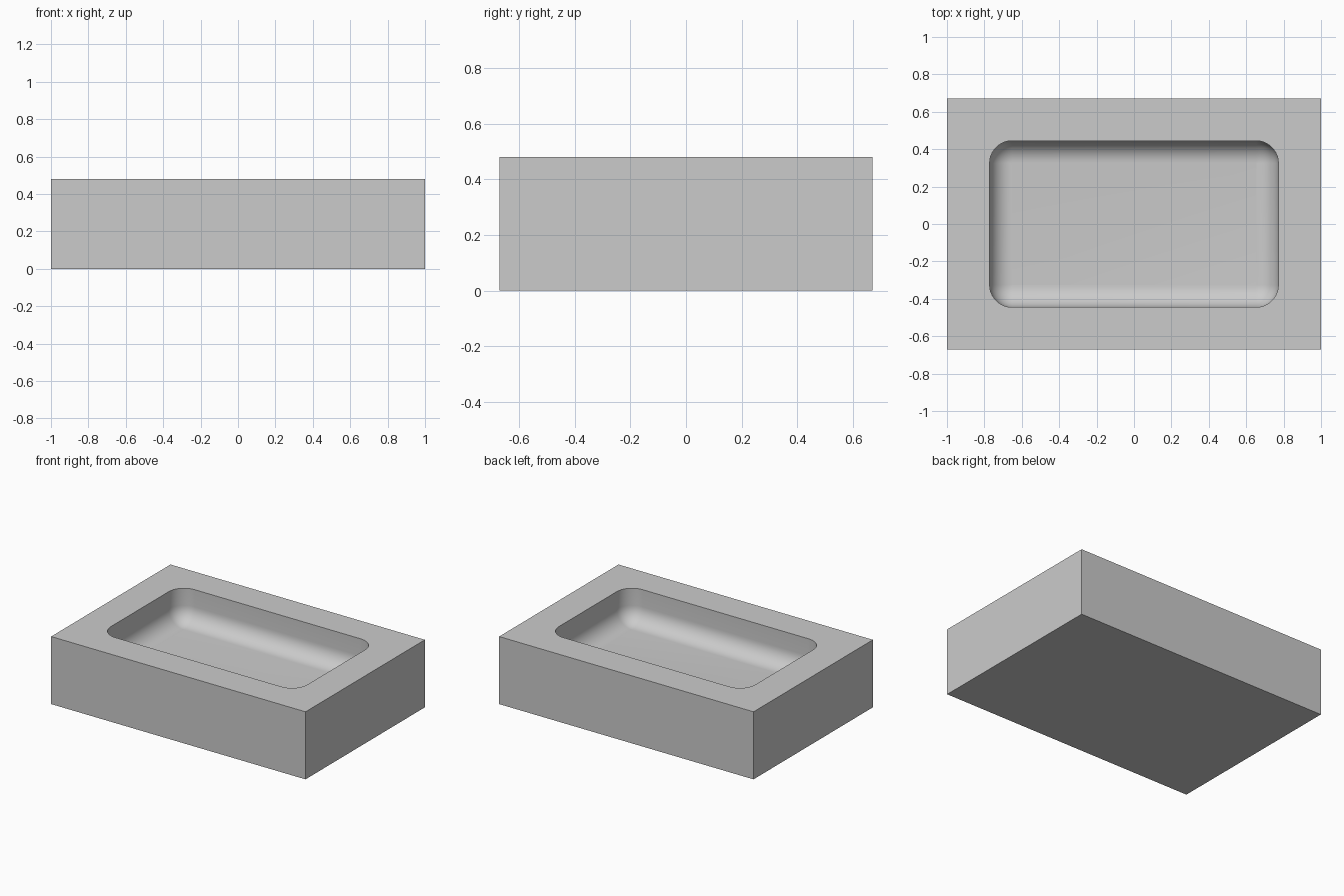
import bpy, bmesh, math

default = bpy.data.objects.get("Cube")
if default:
    bpy.data.objects.remove(default)

HX, HY, H = 1.0, 0.67, 0.48         # block half sizes and height
PX, PY, DEPTH = 0.772, 0.445, 0.24  # pocket half sizes and depth
R, FILLET, N = 0.12, 0.118, 10      # corner radius, floor fillet, arc steps

grey = bpy.data.materials.new("light grey")
grey.use_nodes = True
colour = (0.6, 0.6, 0.6, 1)
grey.diffuse_color = colour
grey.node_tree.nodes["Principled BSDF"].inputs["Base Color"].default_value = colour

bm = bmesh.new()
SIGNS = [(1, 1), (-1, 1), (-1, -1), (1, -1)]


def ring(inset, z):
    """Rounded rectangle, corner by corner, counter-clockwise."""
    verts = []
    for k, (sx, sy) in enumerate(SIGNS):
        for i in range(N + 1):
            a = math.pi / 2 * (k + i / N)
            verts.append(bm.verts.new((sx * (PX - R) + (R - inset) * math.cos(a),
                                       sy * (PY - R) + (R - inset) * math.sin(a), z)))
    return verts


def bridge(a, b):
    for i in range(len(a)):
        j = (i + 1) % len(a)
        bm.faces.new((a[i], a[j], b[j], b[i]))


# Outer walls and underside
top = [bm.verts.new((sx * HX, sy * HY, H)) for sx, sy in SIGNS]
base = [bm.verts.new((sx * HX, sy * HY, 0)) for sx, sy in SIGNS]
bridge(base, top)
bm.faces.new(base[::-1])

# Flat rim around the pocket
rim = ring(0, H)
for k in range(4):
    first = k * (N + 1)
    for i in range(first, first + N):
        bm.faces.new((top[k], rim[i + 1], rim[i]))
    n = (k + 1) % 4
    bm.faces.new((top[k], top[n], rim[n * (N + 1)], rim[first + N]))

# Pocket wall, floor fillet and floor
previous = rim
for i in range(N + 1):
    t = math.pi / 2 * i / N
    current = ring(FILLET * (1 - math.cos(t)),
                   H - DEPTH + FILLET * (1 - math.sin(t)))
    bridge(previous, current)
    previous = current
bm.faces.new(previous)

bmesh.ops.recalc_face_normals(bm, faces=bm.faces)
mesh = bpy.data.meshes.new("block_with_pocket")
bm.to_mesh(mesh)
bm.free()
mesh.materials.append(grey)
block = bpy.data.objects.new("block_with_pocket", mesh)
bpy.context.collection.objects.link(block)
bpy.context.view_layer.objects.active = block
block.select_set(True)
bpy.ops.object.shade_smooth_by_angle(angle=math.radians(30))
